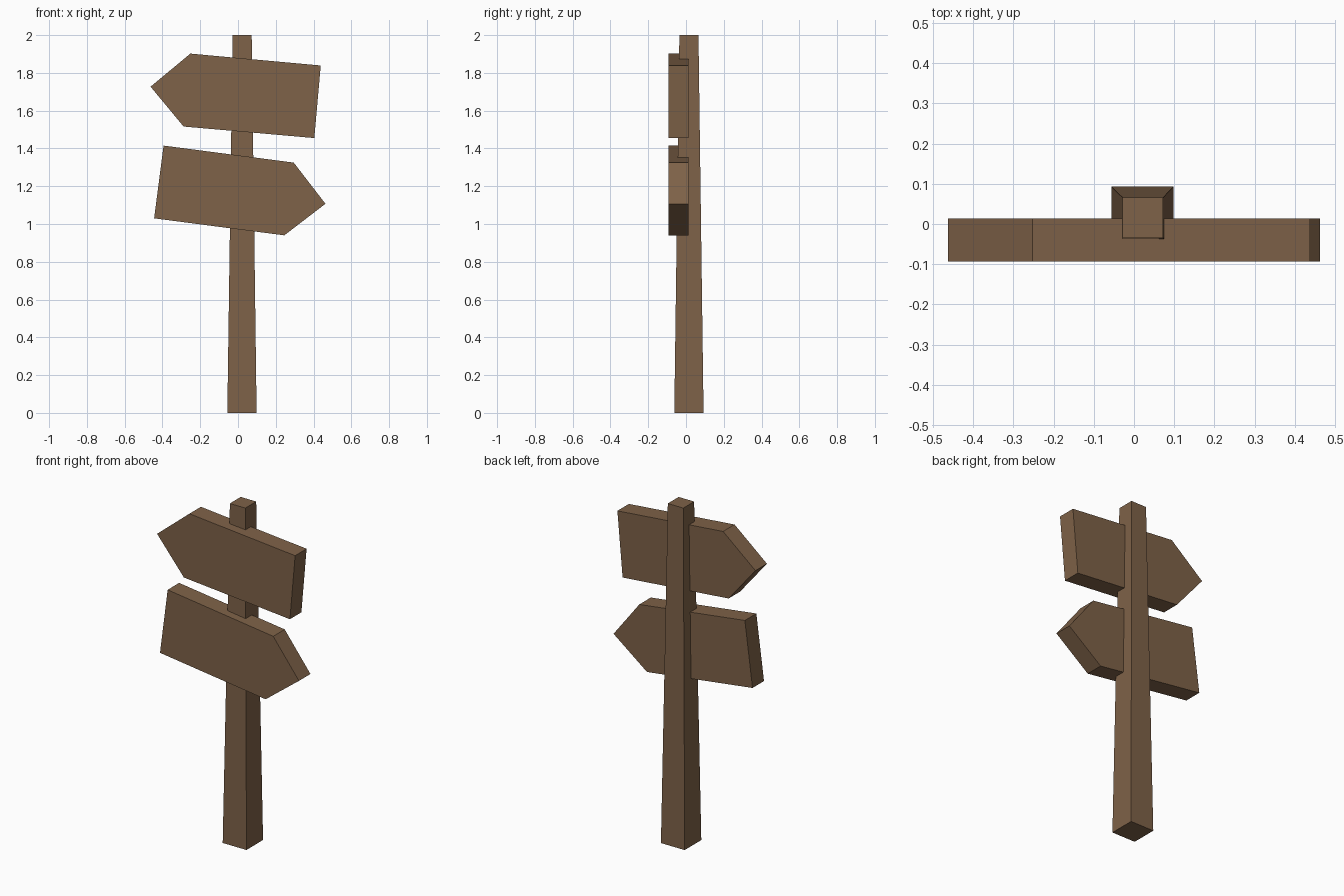
import bpy

if "Cube" in bpy.data.objects:
    bpy.data.objects.remove(bpy.data.objects["Cube"])

wood = bpy.data.materials.new("brown_wood")
wood.diffuse_color = (0.21, 0.122, 0.065, 1)
wood.use_nodes = True
wood.node_tree.nodes["Principled BSDF"].inputs["Base Color"].default_value = wood.diffuse_color


def loft(name, start, end):
    """Closed solid between two matching outlines."""
    n = len(start)
    faces = [tuple(range(n))[::-1], tuple(range(n, 2 * n))]
    faces += [(i, (i + 1) % n, (i + 1) % n + n, i + n) for i in range(n)]
    mesh = bpy.data.meshes.new(name)
    mesh.from_pydata(start + end, [], faces)
    mesh.materials.append(wood)
    obj = bpy.data.objects.new(name, mesh)
    bpy.context.collection.objects.link(obj)


def square(cx, cy, half, z):
    return [(cx + sx * half, cy + sy * half, z)
            for sx, sy in ((-1, -1), (1, -1), (1, 1), (-1, 1))]


def board(name, outline, back=0.014, front=-0.093):
    # Outline is counter-clockwise seen from the front
    loft(name, [(x, back, z) for x, z in outline],
         [(x, front, z) for x, z in outline])


# Tapered post
loft("post", square(0.021, 0.0155, 0.0775, 0), square(0.022, 0.0155, 0.0505, 2))

# Tilted arrow boards
board("upper_arrow_board", [(-0.463, 1.727), (-0.288, 1.516), (0.404, 1.455),
                            (0.438, 1.839), (-0.252, 1.902)])
board("lower_arrow_board", [(0.463, 1.107), (0.295, 1.325), (-0.394, 1.415),
                            (-0.444, 1.030), (0.245, 0.940)])
